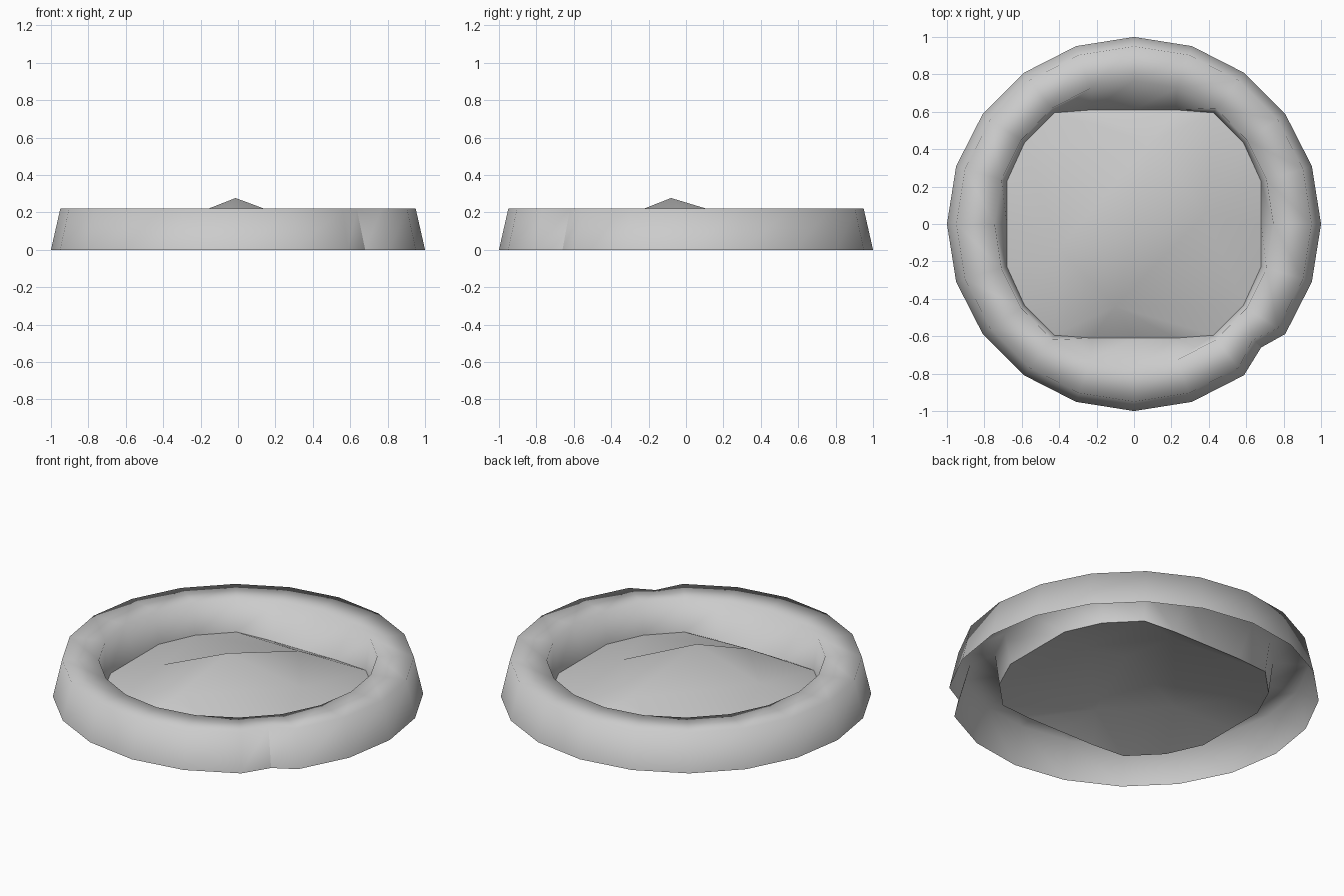
import bpy, bmesh, math

if "Cube" in bpy.data.objects:
    bpy.data.objects.remove(bpy.data.objects["Cube"])

SIDES = 20
STEP = 2 * math.pi / SIDES

grey = bpy.data.materials.new("light_grey")
grey.diffuse_color = (0.6, 0.6, 0.6, 1)
grey.use_nodes = True
grey.node_tree.nodes["Principled BSDF"].inputs["Base Color"].default_value = grey.diffuse_color

bm = bmesh.new()


def ring(rx, ry, z, max_x=2, max_y=2):
    """Ring of points, optionally cut straight on its four sides."""
    points = []
    for i in range(SIDES):
        x, y = rx * math.cos(i * STEP), ry * math.sin(i * STEP)
        x = max(-max_x, min(max_x, x))
        y = max(-max_y, min(max_y, y))
        points.append(bm.verts.new((x, y, z)))
    return points


# Sloped outer wall, flat rim, and inner wall leaning in to a squared floor
foot = ring(1.0, 1.0, 0.0)
rim_out = ring(0.95, 0.95, 0.22)
rim_in = ring(0.745, 0.765, 0.22)
floor = ring(0.725, 0.735, 0.035, 0.68, 0.61)

# Small dent in the outer wall
DENT = 17
dent_foot = bm.verts.new((0.68, -0.66, 0.0))
dent_rim = bm.verts.new((0.635, -0.62, 0.22))

# Four-ridged peak in the middle of the floor
peak = bm.verts.new((-0.013, -0.08, 0.277))
ridges = [bm.verts.new(p) for p in ((0.38, 0.05, 0.13), (0.09, 0.44, 0.12),
                                    (-0.40, -0.13, 0.125), (-0.10, -0.44, 0.135))]

for i in range(SIDES):
    j = (i + 1) % SIDES
    if i == DENT:
        bm.faces.new((foot[i], dent_foot, dent_rim, rim_out[i]))
        bm.faces.new((dent_foot, foot[j], rim_out[j], dent_rim))
        bm.faces.new((rim_out[i], dent_rim, rim_in[i]))
        bm.faces.new((dent_rim, rim_in[j], rim_in[i]))
        bm.faces.new((dent_rim, rim_out[j], rim_in[j]))
    else:
        bm.faces.new((foot[i], foot[j], rim_out[j], rim_out[i]))
        bm.faces.new((rim_out[i], rim_out[j], rim_in[j], rim_in[i]))
    bm.faces.new((rim_in[i], rim_in[j], floor[j], floor[i]))
    # Floor fans out from the nearest ridge end
    near, after = ridges[round(i / 5) % 4], ridges[round(j / 5) % 4]
    bm.faces.new((floor[i], floor[j], near))
    if near is not after:
        bm.faces.new((floor[j], after, near))

for k in range(4):
    bm.faces.new((ridges[k], ridges[(k + 1) % 4], peak))

for face in bm.faces:
    face.smooth = True

# Crisp edges around the floor and in the dent
for i in range(SIDES):
    bm.edges.get((floor[i], floor[(i + 1) % SIDES])).smooth = False
bm.edges.get((dent_foot, dent_rim)).smooth = False

mesh = bpy.data.meshes.new("round_dish")
bm.to_mesh(mesh)
bm.free()
mesh.materials.append(grey)
dish = bpy.data.objects.new("round_dish", mesh)
bpy.context.collection.objects.link(dish)
